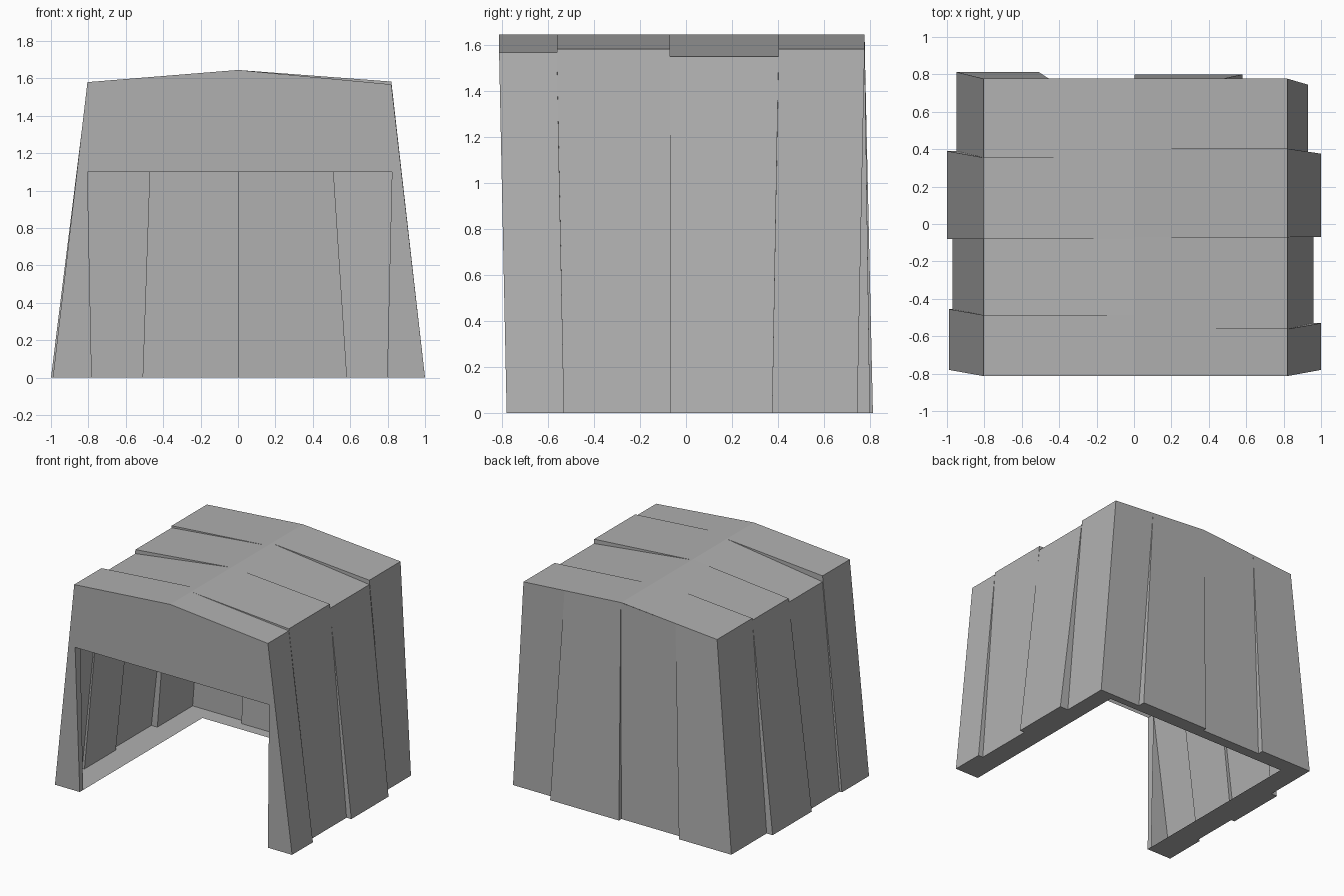
import bpy, bmesh

if "Cube" in bpy.data.objects:
    bpy.data.objects.remove(bpy.data.objects["Cube"])

RIDGE = 1.645

# darker grey for the whole shelter
GREY = bpy.data.materials.new("dark_grey")
GREY.diffuse_color = (0.44, 0.44, 0.44, 1.0)
GREY.use_nodes = True
GREY.node_tree.nodes["Principled BSDF"].inputs["Base Color"].default_value = GREY.diffuse_color


def make(name, faces):
    """Mesh object from a list of polygons, welding shared corners."""
    bm = bmesh.new()
    for pts in faces:
        clean = [p for i, p in enumerate(pts) if p != pts[i - 1]]
        if len(clean) > 2:
            bm.faces.new([bm.verts.new(p) for p in clean])
    bmesh.ops.remove_doubles(bm, verts=bm.verts, dist=0.0005)
    me = bpy.data.meshes.new(name)
    bm.to_mesh(me)
    bm.free()
    me.materials.append(GREY)
    ob = bpy.data.objects.new(name, me)
    bpy.context.collection.objects.link(ob)
    return ob


def loft(top, bottom):
    """Quads between two chains, outward when run anticlockwise from above."""
    return [(top[i], bottom[i], bottom[i + 1], top[i + 1]) for i in range(len(top) - 1)]


def side_chains(x_eave, eave_y, eave_z, base_x, base_y):
    """Stepped ridge, eave and ground chains of one side, two points per plank."""
    ridge, eave, base = [], [], []
    for i in range(4):
        for k in (i, i + 1):
            ridge.append((0.0, eave_y[k], RIDGE))
            eave.append((x_eave, eave_y[k], eave_z[i]))
            base.append((base_x[i], base_y[k], 0.0))
    return ridge, eave, base


# plank layout: right side front to back, left side back to front
r_ridge, r_eave, r_base = side_chains(
    0.82, (-0.813, -0.562, -0.07, 0.403, 0.777), (1.568, 1.583, 1.55, 1.583),
    (1.0, 0.96, 1.0, 0.93), (-0.78, -0.53, -0.07, 0.376, 0.745))
l_ridge, l_eave, l_base = side_chains(
    -0.805, (0.777, 0.355, -0.08, -0.487, -0.813), (1.58, 1.565, 1.535, 1.58),
    (-0.95, -1.0, -0.97, -0.99), (0.813, 0.39, -0.08, -0.455, -0.78))

# roof slopes and side walls
make("roof_right_planks", loft(r_ridge, r_eave))
make("roof_left_planks", loft(l_ridge, l_eave))
make("right_wall_planks", loft(r_eave, r_base))
make("left_wall_planks", loft(l_eave, l_base))

# back wall, right to left
top_x = (0.82, 0.475, 0.003, -0.455, -0.805)
low_x = (0.93, 0.58, 0.003, -0.51, -0.95)
low_y = (0.745, 0.80, 0.77, 0.813)
b_top, b_base = [], []
for i in range(4):
    for k in (i, i + 1):
        x = top_x[k]
        drop = 0.062 * x / 0.82 if x > 0 else 0.065 * x / -0.805
        b_top.append((x, 0.777, RIDGE - drop))
        b_base.append((low_x[k], low_y[i], 0.0))
make("back_wall_planks", loft(b_top, b_base))


# front panel with the doorway cut out
def front(x, z):
    return (x, -0.78 - 0.033 * z / 1.58, z)


door = [front(0.797, 0), front(0.823, 1.1), front(-0.805, 1.1), front(-0.782, 0)]
make("front_panel", [
    [door[0], r_base[0], r_eave[0], door[1]],
    [door[1], r_eave[0], r_ridge[0], l_eave[-1], door[2]],
    [door[2], l_eave[-1], l_base[-1], door[3]]])

# shallow jambs on both sides of the doorway
make("door_jambs", [
    [a, b, (b[0], -0.74, b[2]), (a[0], -0.74, a[2])]
    for a, b in ((door[0], door[1]), (door[2], door[3]))])

# flat underside of the walls
inner = [(-0.782, -0.78, 0.0), (-0.782, 0.69, 0.0), (0.797, 0.69, 0.0), (0.797, -0.78, 0.0)]
outline = r_base + b_base[1:-1] + l_base + inner
make("base_rim", [outline[::-1]])
